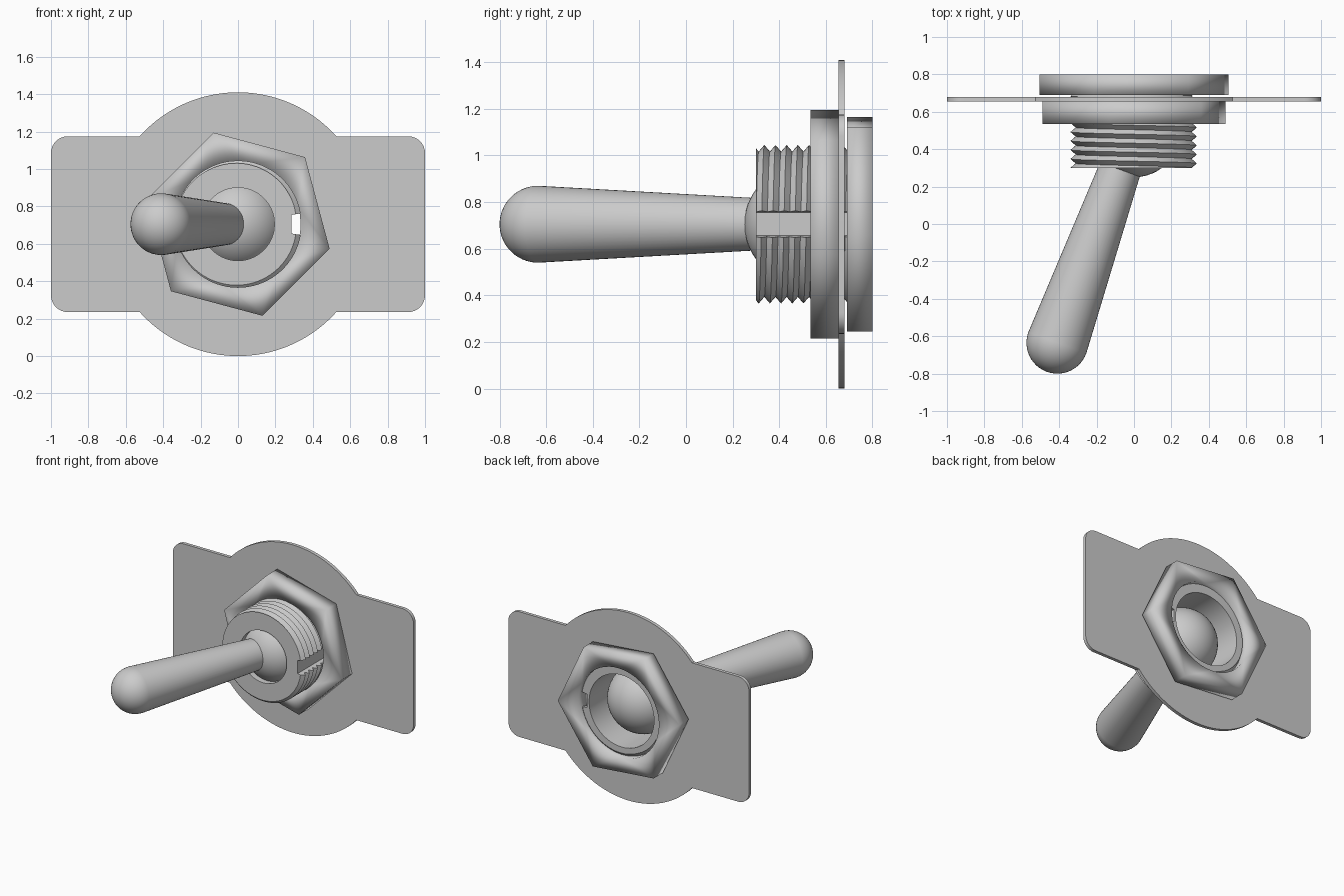
import bpy, bmesh
from math import pi, sin, cos, tau, radians, sqrt, atan2, asin
from mathutils import Vector

if "Cube" in bpy.data.objects:
    bpy.data.objects.remove(bpy.data.objects["Cube"], do_unlink=True)

MID_Z = 0.705
PIVOT = Vector((0, 0.5, MID_Z))
BORE_FIT = 0.335


def polar(r, a, y):
    """Point around the bushing axis, which runs along y."""
    return Vector((r * cos(a), y, MID_Z + r * sin(a)))


def finish(bm, name, angle=None):
    bmesh.ops.remove_doubles(bm, verts=bm.verts, dist=1e-5)
    bmesh.ops.recalc_face_normals(bm, faces=bm.faces)
    mesh = bpy.data.meshes.new(name)
    bm.to_mesh(mesh)
    bm.free()
    obj = bpy.data.objects.new(name, mesh)
    bpy.context.collection.objects.link(obj)
    smooth(obj, angle)
    return obj


def smooth(obj, angle=None):
    bpy.ops.object.select_all(action='DESELECT')
    obj.select_set(True)
    bpy.context.view_layer.objects.active = obj
    if angle is None:
        bpy.ops.object.shade_smooth()
    else:
        bpy.ops.object.shade_smooth_by_angle(angle=radians(angle))


def skin(name, columns, closed, angle):
    """Skin neighbouring profile columns with quads."""
    bm = bmesh.new()
    cols = [[bm.verts.new(p) for p in col] for col in columns]
    rows = len(cols[0])
    for a, b in zip(cols, cols[1:]):
        for j in range(rows if closed else rows - 1):
            k = (j + 1) % rows
            bm.faces.new((a[j], b[j], b[k], a[k]))
    return finish(bm, name, angle)


# Mounting plate: disc with two rounded tabs and a round hole
def plate_outline(radius=0.705, half_h=0.47, corner=0.09):
    meet = atan2(half_h, sqrt(radius ** 2 - half_h ** 2))
    pts = []
    for side in (0, pi):
        turn = 1 if side == 0 else -1
        for cz, start in ((-1, -pi / 2), (1, 0)):
            for i in range(9):
                a = start + i * pi / 16
                x = 1 - corner + corner * cos(a)
                z = cz * (half_h - corner) + corner * sin(a)
                pts.append((turn * x, turn * z))
        for i in range(41):
            a = side + meet + (pi - 2 * meet) * i / 40
            pts.append((radius * cos(a), radius * sin(a)))
    return pts


curve = bpy.data.curves.new("mounting_plate", 'CURVE')
curve.dimensions = '2D'
curve.fill_mode = 'BOTH'
curve.extrude = 0.0125
hole = [(BORE_FIT * cos(tau * i / 48), BORE_FIT * sin(tau * i / 48)) for i in range(48)]
for loop in (plate_outline(), hole):
    spline = curve.splines.new('POLY')
    spline.points.add(len(loop) - 1)
    for point, (x, z) in zip(spline.points, loop):
        point.co = (x, z, 0, 1)
    spline.use_cyclic_u = True
plate = bpy.data.objects.new("mounting_plate", curve)
bpy.context.collection.objects.link(plate)
plate.location = (0, 0.667, MID_Z)
plate.rotation_euler = (pi / 2, 0, 0)
bpy.ops.object.select_all(action='DESELECT')
plate.select_set(True)
bpy.context.view_layer.objects.active = plate
bpy.ops.object.convert(target='MESH')
smooth(bpy.context.view_layer.objects.active, 30)


# Hexagonal nuts: six corners fanned onto a round hole
def hex_nut(name, y0, y1, turn, radius=0.507, per_side=8):
    bm = bmesh.new()
    count = 6 * per_side
    ends = []
    for y in (y0, y1):
        outer = [bm.verts.new(polar(radius, turn + i * tau / 6, y)) for i in range(6)]
        inner = [bm.verts.new(polar(BORE_FIT, turn + (i - per_side / 2) * tau / count, y))
                 for i in range(count)]
        for i in range(6):
            for j in range(i * per_side, (i + 1) * per_side):
                bm.faces.new((outer[i], inner[j], inner[(j + 1) % count]))
            bm.faces.new((outer[i], outer[(i + 1) % 6], inner[(i + 1) * per_side % count]))
        ends.append((outer, inner))
    for front, back in zip(*ends):
        for i in range(len(front)):
            k = (i + 1) % len(front)
            bm.faces.new((front[i], front[k], back[k], back[i]))
    return finish(bm, name)


hex_nut("front_nut", 0.535, 0.655, radians(-15))
hex_nut("back_nut", 0.69, 0.80, radians(-5))

# Threaded bushing: helical ridges outside, stepped bore inside, keyway on the left
PITCH, CREST, ROOT = 0.048, 0.34, 0.312
FRONT, BACK = 0.30, 0.765
KEY_FLOOR = 0.285
key_half = asin(0.058 / CREST)


def bushing_column(a, in_key):
    col = []
    first = FRONT - PITCH
    for j in range(2 * int((BACK - first) / PITCH + 2)):
        y = min(max(first + PITCH * (j / 2 + a / tau), FRONT), BACK)
        phase = ((y - first) / PITCH - a / tau) % 1
        r = ROOT + (CREST - ROOT) * (1 - abs(2 * phase - 1))
        if in_key:
            r = KEY_FLOOR / cos(a)
        col.append(polar(r, a, y))
    bore = ((0.27, BACK), (0.27, 0.36), (0.195, 0.345), (0.195, FRONT))
    return col + [polar(r, a, y) for r, y in bore]


steps = 72
columns = [bushing_column(0, True), bushing_column(key_half, True)]
columns += [bushing_column(key_half + (tau - 2 * key_half) * i / steps, False)
            for i in range(steps + 1)]
columns += [bushing_column(tau - key_half, True), bushing_column(tau, True)]
skin("threaded_bushing", columns, True, 30)

# Lever: tapered rod with a domed tip, swung to the right
tip = Vector((-0.41, -0.635, MID_Z))
length = (tip - PIVOT).length
TIP_R = 0.165
profile = [(0, 0.15), (0.109, 0.15)]
profile += [(TIP_R * cos(i * pi / 24), length + TIP_R * sin(i * pi / 24)) for i in range(13)]
columns = [[Vector((r * cos(a), r * sin(a), h)) for r, h in profile]
           for a in (tau * i / 48 for i in range(49))]
lever = skin("lever", columns, False, 40)
lever.location = PIVOT
lever.rotation_euler = (tip - PIVOT).to_track_quat('Z', 'Y').to_euler()

# Pivot ball held inside the bushing
bpy.ops.mesh.primitive_uv_sphere_add(segments=48, ring_count=24, radius=0.25, location=PIVOT)
ball = bpy.context.object
ball.name = "pivot_ball"
smooth(ball)
